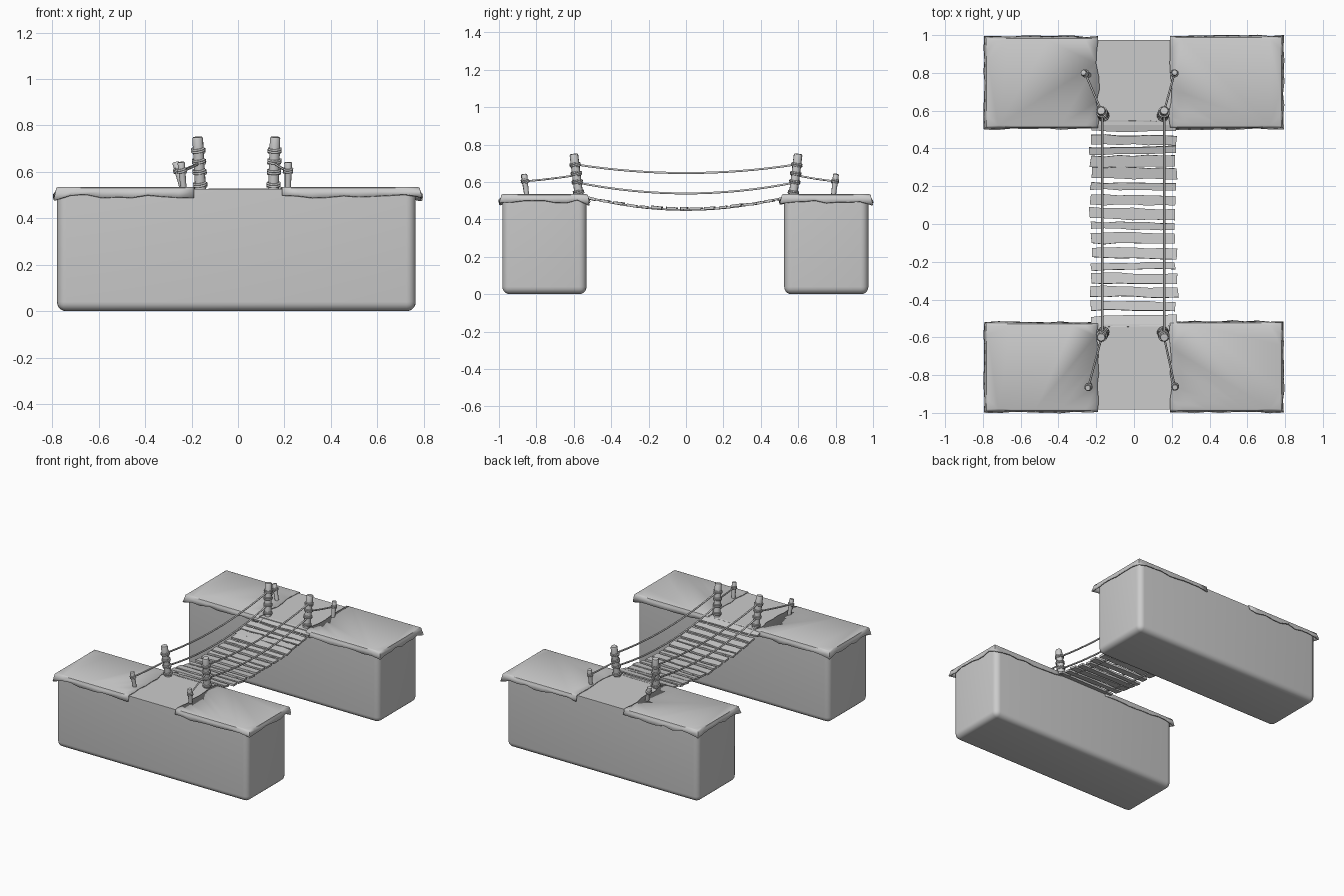
import bpy, bmesh, math, random
from mathutils import Vector, Matrix

if "Cube" in bpy.data.objects:
    bpy.data.objects.remove(bpy.data.objects["Cube"])

random.seed(4)


def finish(bm, name, angle=40):
    bmesh.ops.recalc_face_normals(bm, faces=bm.faces[:])
    me = bpy.data.meshes.new(name)
    bm.to_mesh(me)
    bm.free()
    ob = bpy.data.objects.new(name, me)
    bpy.context.collection.objects.link(ob)
    bpy.ops.object.select_all(action='DESELECT')
    bpy.context.view_layer.objects.active = ob
    ob.select_set(True)
    bpy.ops.object.shade_smooth_by_angle(angle=math.radians(angle))
    return ob


def box(bm, size, loc, rot=Matrix()):
    m = Matrix.Translation(loc) @ rot @ Matrix.Diagonal((*size, 1))
    return bmesh.ops.create_cube(bm, size=1, matrix=m)['verts']


def rope(name, pts, r=0.006):
    cu = bpy.data.curves.new(name, 'CURVE')
    cu.dimensions = '3D'
    cu.bevel_depth = r
    cu.bevel_resolution = 1
    cu.use_fill_caps = True
    sp = cu.splines.new('POLY')
    sp.points.add(len(pts) - 1)
    for p, c in zip(sp.points, pts):
        p.co = (*c, 1)
    ob = bpy.data.objects.new(name, cu)
    bpy.context.collection.objects.link(ob)
    return ob


def sag(a, b, dip, n=16):
    a, b = Vector(a), Vector(b)
    return [a.lerp(b, i / n) - Vector((0, 0, dip * 4 * (i / n) * (1 - i / n))) for i in range(n + 1)]


def log(name, base, top, r0, r1):
    # slightly bulging wooden post with rounded ends
    base, top = Vector(base), Vector(top)
    q = (top - base).to_track_quat('Z', 'Y')
    bm = bmesh.new()
    rings = []
    length = (top - base).length
    for t, k in ((0, 1), (0.35, 0.97), (0.7, 1.0), (0.97, 1.0), (1, 0.85)):
        r = (r0 + (r1 - r0) * t) * k
        rings.append([bm.verts.new(base + q @ Vector((r * math.cos(a), r * math.sin(a), t * length)))
                      for a in [i * math.tau / 12 for i in range(12)]])
    for lo, hi in zip(rings, rings[1:]):
        for i in range(12):
            bm.faces.new((lo[i], lo[(i + 1) % 12], hi[(i + 1) % 12], hi[i]))
    bm.faces.new(rings[0])
    bm.faces.new(rings[-1])
    return finish(bm, name)


def wrap(name, base, top, z, r):
    # rope coil tied around a post
    base, top = Vector(base), Vector(top)
    c = base.lerp(top, (z - base.z) / (top.z - base.z))
    q = (top - base).to_track_quat('Z', 'Y')
    pts = []
    for i in range(25):
        a = i * math.tau / 12
        pts.append(c + q @ Vector((r * math.cos(a), r * math.sin(a), 0.009 * (i / 12 - 1) + 0.003 * math.sin(a))))
    rope(name, pts, 0.005)


def cliff(name, yc):
    bm = bmesh.new()
    box(bm, (1.545, 0.45, 0.526), (-0.007, yc, 0.263))
    edges = [e for e in bm.edges if min(v.co.z for v in e.verts) < 0.1]
    bmesh.ops.bevel(bm, geom=edges, offset=0.04, segments=5, profile=0.5, affect='EDGES')
    finish(bm, name)


def turf(name, s, y0, y1):
    # grass cap: flat top with a ragged drooping skirt on three sides
    xi, xo, n = 0.19, 0.785, 9
    path = []
    for i in range(n):
        path.append((xi + (xo - xi) * i / n, y0, 0, -1))
    path.append((xo, y0, 0.8, -0.8))
    for i in range(1, 8):
        path.append((xo, y0 + (y1 - y0) * i / 8, 1, 0))
    path.append((xo, y1, 0.8, 0.8))
    for i in range(n - 1, -1, -1):
        path.append((xi + (xo - xi) * i / n, y1, 0, 1))
    bm = bmesh.new()
    rings = [[], [], [], []]
    for x, y, nx, ny in path:
        corner = nx and ny
        lip = random.uniform(0.004, 0.013)
        zl = random.uniform(0.487, 0.505) - (0.012 if corner else 0)
        for ring, (o, z) in zip(rings, ((-0.012, 0.535), (-0.003, 0.531), (0.001, 0.516), (lip, zl))):
            ring.append(bm.verts.new((s * (x + nx * o), y + ny * o, z)))
    for a, b in zip(rings, rings[1:]):
        for i in range(len(path) - 1):
            bm.faces.new((a[i], a[i + 1], b[i + 1], b[i]))
    inner = [bm.verts.new((s * (xi + random.uniform(-0.008, 0.012)), y1 + (y0 - y1) * i / 7, 0.534))
             for i in range(1, 7)]
    bm.faces.new(rings[0] + inner)
    ob = finish(bm, name, 50)
    mod = ob.modifiers.new('thickness', 'SOLIDIFY')
    mod.thickness = 0.008
    mod.offset = -1


# Cliffs and grass caps
for tag, yc, y0, y1 in (('front', -0.757, -0.99, -0.522), ('back', 0.75, 0.51, 0.99)):
    cliff(tag + '_cliff', yc)
    turf(tag + '_turf_left', -1, y0, y1 - 0.005)
    turf(tag + '_turf_right', 1, y0, y1)

# Main posts, anchor stakes, rope ties and stay ropes
stakes = {(-1, -1): ((-0.233, -0.85), (-0.245, -0.868)), (1, -1): ((0.215, -0.85), (0.217, -0.865)),
          (-1, 1): ((-0.235, 0.787), (-0.268, 0.802)), (1, 1): ((0.213, 0.787), (0.215, 0.802))}
for (sx, sy), (b, t) in stakes.items():
    tag = ('front' if sy < 0 else 'back') + ('_left' if sx < 0 else '_right')
    base = (-0.16 if sx < 0 else 0.152, sy * 0.57, 0.51)
    top = (-0.174 if sx < 0 else 0.16, sy * 0.6, 0.75)
    log(tag + '_post', base, top, 0.024, 0.023)
    for i, z in enumerate((0.545, 0.6, 0.645, 0.692)):
        wrap(f'{tag}_post_tie_{i}', base, top, z, 0.0265)
    log(tag + '_stake', (*b, 0.515), (*t, 0.642), 0.013, 0.016)
    sb, st = Vector((*b, 0.515)), Vector((*t, 0.642))
    wrap(tag + '_stake_tie', sb, st, 0.605, 0.017)
    rope(tag + '_stay_rope', sag(Vector(base).lerp(Vector(top), 0.53), sb.lerp(st, 0.7), 0.003, 6), 0.0055)

# Hand ropes and deck ropes
for tag, x in (('left', -0.168), ('right', 0.16)):
    for name, y, z, dip in (('hand_rope', 0.59, 0.694, 0.046), ('middle_rope', 0.58, 0.597, 0.058),
                            ('deck_rope', 0.565, 0.528, 0.077)):
        rope(f'{tag}_{name}', sag((x, -y, z), (x, y, z), dip), 0.006)

# Planks following the sagging deck
rows = (-0.515, -0.435, -0.36, -0.29, -0.225, -0.155, -0.075, -0.01,
        0.053, 0.127, 0.2, 0.27, 0.333, 0.39, 0.445, 0.52)
for i, y in enumerate(rows):
    w = random.uniform(0.044, 0.06) if abs(y) < 0.5 else 0.058
    if i in (4, 7, 10, 13):
        w = 0.036
    z = 0.457 + 0.215 * y * y + random.uniform(-0.002, 0.002)
    bm = bmesh.new()
    box(bm, (0.455 + random.uniform(-0.015, 0.015), w, 0.014), (0, 0, 0))
    along = [e for e in bm.edges if abs(e.verts[0].co.x - e.verts[1].co.x) > 0.1]
    bmesh.ops.subdivide_edges(bm, edges=along, cuts=5)
    shift = {}
    for v in bm.verts:
        k = (round(v.co.x, 3), v.co.y > 0)
        if k not in shift:
            shift[k] = (random.uniform(-0.006, 0.006), random.uniform(-0.004, 0.004))
        if abs(v.co.x) > 0.2:
            v.co.x += shift[k][0]
        v.co.y += shift[k][1]
    rot = Matrix.Rotation(random.uniform(-0.03, 0.03), 4, 'Z') @ Matrix.Rotation(
        math.atan(0.43 * y) + random.uniform(-0.05, 0.05), 4, 'X')
    bm.transform(Matrix.Translation((-0.003 + random.uniform(-0.005, 0.005), y, z)) @ rot)
    finish(bm, f'plank_{i + 1}', 25)
